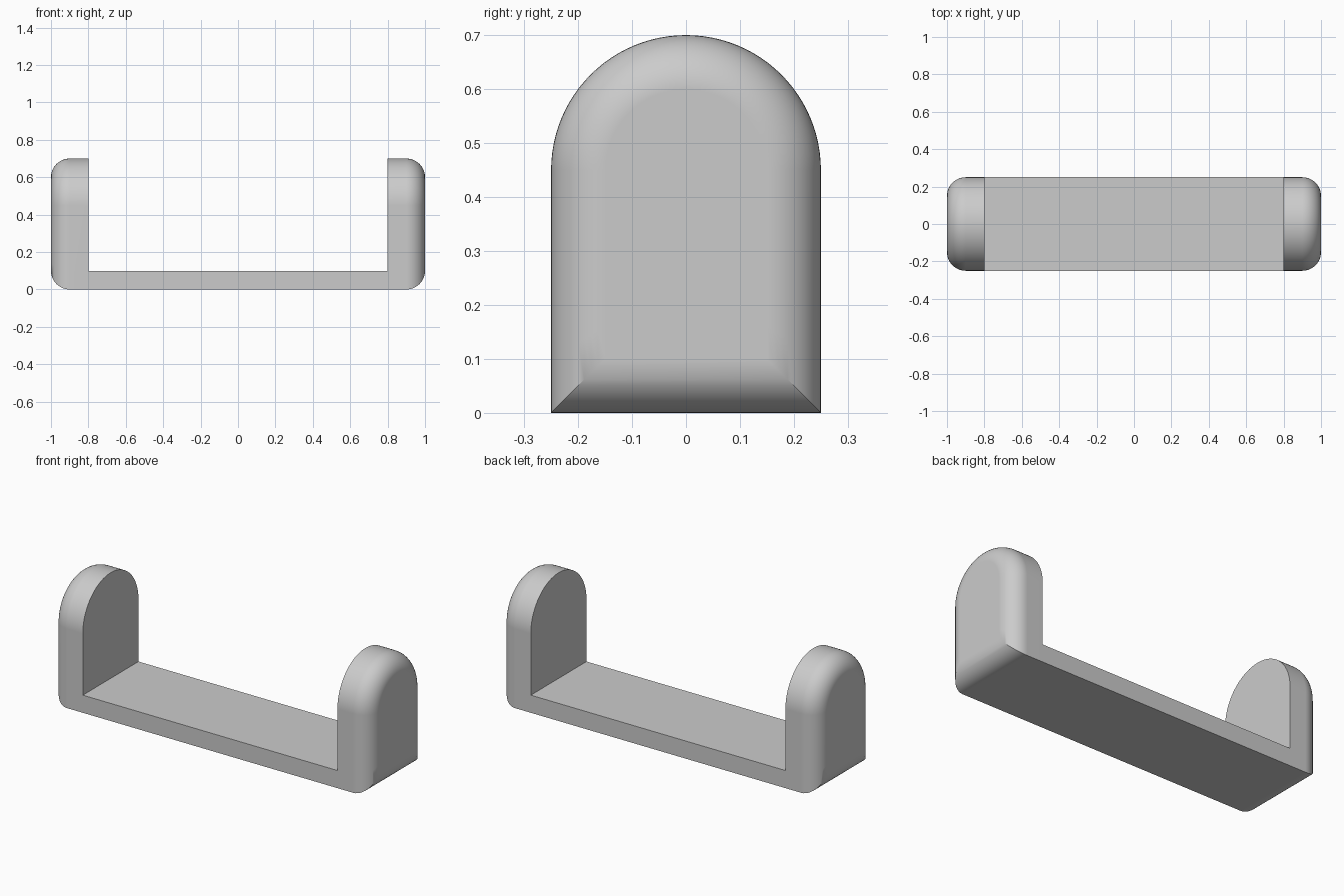
import bpy, bmesh, math

if "Cube" in bpy.data.objects:
    bpy.data.objects.remove(bpy.data.objects["Cube"], do_unlink=True)

HALF_LENGTH, INNER_X, HALF_WIDTH = 1.0, 0.8, 0.25
ARCH_Z, PLATE_Z, FILLET = 0.45, 0.1, 0.1
ARC_STEPS, FILLET_STEPS = 48, 12

grey = bpy.data.materials.new("plain grey")
grey.use_nodes = True
colour = (0.6, 0.6, 0.6, 1)
grey.diffuse_color = colour
grey.node_tree.nodes["Principled BSDF"].inputs["Base Color"].default_value = colour

bm = bmesh.new()


def arch_ring(x, inset):
    """Arched outline of an end upright, shrunk inwards by the inset."""
    r = HALF_WIDTH - inset
    side_z = inset + PLATE_Z * r / HALF_WIDTH
    points = [(-r, inset), (r, inset), (r, side_z)]
    for i in range(ARC_STEPS + 1):
        a = math.pi * i / ARC_STEPS
        points.append((r * math.cos(a), ARCH_Z + r * math.sin(a)))
    points.append((-r, side_z))
    return [bm.verts.new((x, y, z)) for y, z in points]


def bridge(a, b):
    for i in range(len(a)):
        j = (i + 1) % len(a)
        bm.faces.new((a[i], a[j], b[j], b[i]))


# End upright: straight inner part, then a rounded outer edge
rings = [arch_ring(INNER_X, 0)]
for i in range(FILLET_STEPS + 1):
    t = math.pi / 2 * i / FILLET_STEPS
    rings.append(arch_ring(HALF_LENGTH - FILLET + FILLET * math.sin(t),
                           FILLET * (1 - math.cos(t))))
for a, b in zip(rings, rings[1:]):
    bridge(a, b)
bm.faces.new(rings[-1])

# Inner wall of the upright, above the plate
inner = rings[0]
bm.faces.new(inner[2:])

# Half of the flat plate, running to the middle
edge = [inner[0], inner[1], inner[2], inner[-1]]
bridge(edge, [bm.verts.new((0, v.co.y, v.co.z)) for v in edge])

bmesh.ops.recalc_face_normals(bm, faces=bm.faces[:])
mesh = bpy.data.meshes.new("bracket")
bm.to_mesh(mesh)
bm.free()
mesh.materials.append(grey)
bracket = bpy.data.objects.new("bracket", mesh)
bpy.context.collection.objects.link(bracket)

# Smooth curves with crisp edges, then mirror the other half
bpy.ops.object.select_all(action="DESELECT")
bracket.select_set(True)
bpy.context.view_layer.objects.active = bracket
bpy.ops.object.shade_smooth_by_angle(angle=math.radians(30))
bracket.modifiers.new("other half", "MIRROR")
weighted = bracket.modifiers.new("flat face shading", "WEIGHTED_NORMAL")
weighted.keep_sharp = True
